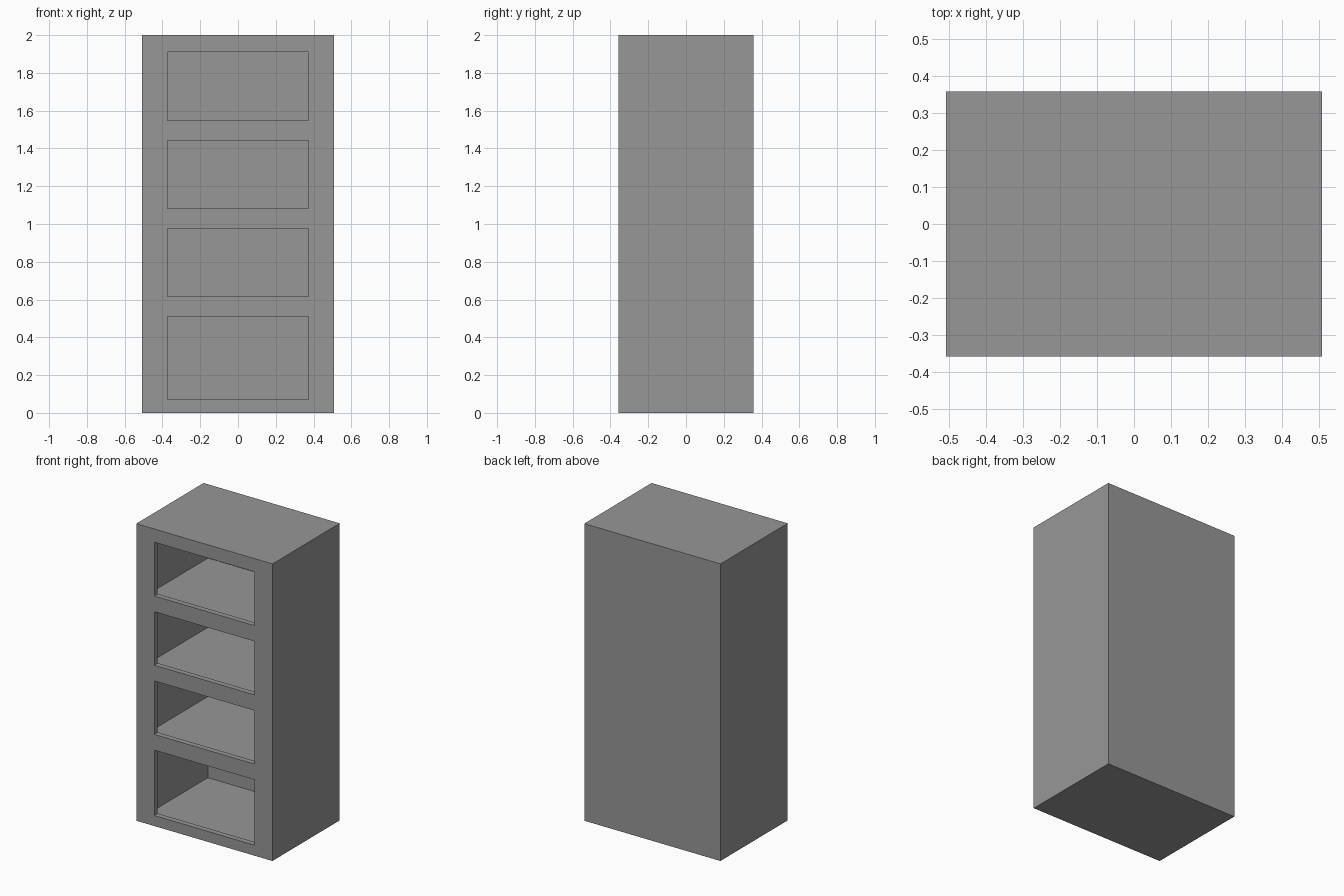
import bpy
import bmesh
from mathutils import Matrix, Vector

if "Cube" in bpy.data.objects:
    bpy.data.objects.remove(bpy.data.objects["Cube"], do_unlink=True)

# Overall dimensions
HALF_W, HALF_D, HEIGHT = 0.507, 0.358, 2.0
FRAME = 0.037         # depth of the front frame
SIDE, BACK = 0.067, 0.05
LIP = 0.018           # frame overlap above and below each compartment
OPEN_W = 0.373
OPENINGS = [(0.071, 0.511), (0.617, 0.977), (1.083, 1.443), (1.549, 1.911)]

grey = bpy.data.materials.new("grey")
grey.use_nodes = True
colour = (0.31, 0.31, 0.31, 1)
grey.diffuse_color = colour
grey.node_tree.nodes["Principled BSDF"].inputs["Base Color"].default_value = colour


def boxes(name, spans):
    """One object made of boxes, each given by its low and high corner."""
    bm = bmesh.new()
    for low, high in spans:
        low, high = Vector(low), Vector(high)
        size = Matrix.Diagonal((*(high - low), 1))
        bmesh.ops.create_cube(bm, size=1, matrix=Matrix.Translation((low + high) / 2) @ size)
    mesh = bpy.data.meshes.new(name)
    bm.to_mesh(mesh)
    bm.free()
    mesh.materials.append(grey)
    obj = bpy.data.objects.new(name, mesh)
    bpy.context.collection.objects.link(obj)
    return obj


# Solid cabinet block
cabinet = boxes("shelf_cabinet", [((-HALF_W, -HALF_D, 0), (HALF_W, HALF_D, HEIGHT))])

# Compartments hollowed behind the frame, then the narrower frame openings
inner_x = HALF_W - SIDE
front = -HALF_D + FRAME
compartments = boxes("compartment_cutter", [
    ((-inner_x, front, z0 - LIP), (inner_x, HALF_D - BACK, z1 + LIP)) for z0, z1 in OPENINGS])
openings = boxes("opening_cutter", [
    ((-OPEN_W, -HALF_D - 0.1, z0), (OPEN_W, front + 0.1, z1)) for z0, z1 in OPENINGS])

bpy.context.view_layer.objects.active = cabinet
for cutter in (compartments, openings):
    cutter.hide_render = True
    cut = cabinet.modifiers.new(cutter.name, "BOOLEAN")
    cut.operation = "DIFFERENCE"
    cut.solver = "EXACT"
    cut.object = cutter
    bpy.ops.object.modifier_apply(modifier=cut.name)
    bpy.data.objects.remove(cutter, do_unlink=True)
